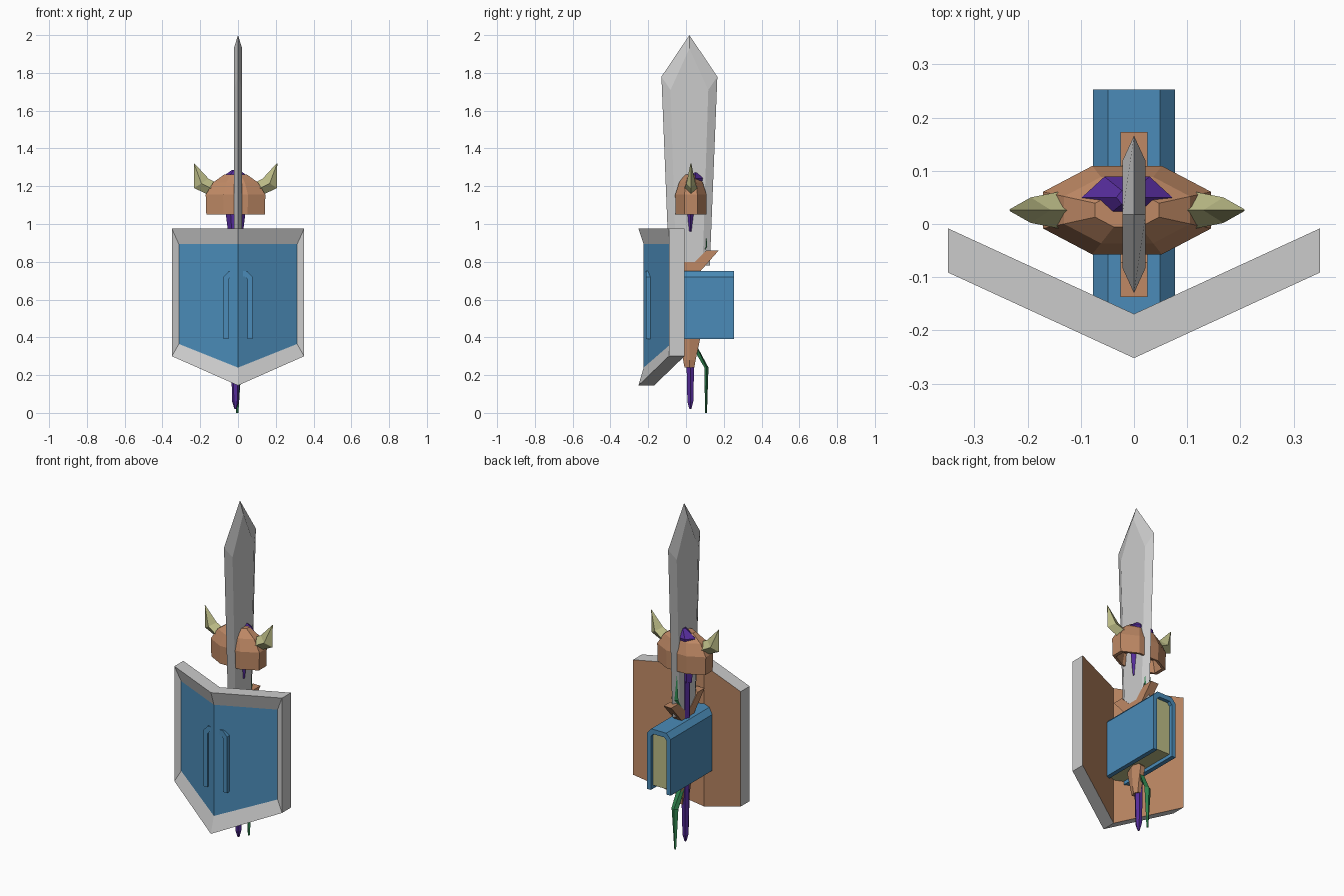
import bpy, bmesh, math

if "Cube" in bpy.data.objects:
    bpy.data.objects.remove(bpy.data.objects["Cube"])

BLUE = (0.07, 0.26, 0.48, 1)
BROWN = (0.52, 0.25, 0.13, 1)
BONE = (0.50, 0.50, 0.24, 1)
GREEN = (0.03, 0.24, 0.08, 1)
PURPLE = (0.09, 0.025, 0.32, 1)
mats = {}


def build(name, verts, faces, color=None, recalc=True):
    bm = bmesh.new()
    vs = [bm.verts.new(v) for v in verts]
    for f in faces:
        bm.faces.new([vs[i] for i in f])
    if recalc:
        bmesh.ops.recalc_face_normals(bm, faces=bm.faces)
    me = bpy.data.meshes.new(name)
    bm.to_mesh(me)
    bm.free()
    ob = bpy.data.objects.new(name, me)
    bpy.context.collection.objects.link(ob)
    if color:
        if color not in mats:
            mats[color] = bpy.data.materials.new("mat_%d" % len(mats))
            mats[color].diffuse_color = color
        me.materials.append(mats[color])
    return ob


def loft(name, rings, color=None, caps=True):
    """Skin a list of equal-length closed rings."""
    n = len(rings[0])
    verts = [p for r in rings for p in r]
    faces = []
    for k in range(len(rings) - 1):
        for i in range(n):
            j = (i + 1) % n
            faces.append((k * n + i, k * n + j, (k + 1) * n + j, (k + 1) * n + i))
    if caps:
        faces += [tuple(range(n)), tuple(range(len(verts) - n, len(verts)))]
    return build(name, verts, faces, color)


def ring(cx, cy, z, rx, ry, n, start=0.0):
    return [(cx + rx * math.cos(start + math.tau * i / n),
             cy + ry * math.sin(start + math.tau * i / n), z) for i in range(n)]


# shield: V-shaped in plan, recessed front panel, wooden back
def shield_ring(w, top, side, low, dy):
    pts = [(-w, top), (0, top), (w, top), (w, side), (0, low), (-w, side)]
    return [(x, -0.252 + 0.46 * abs(x) + dy, z) for x, z in pts]


inner = shield_ring(0.313, 0.893, 0.365, 0.24, 0.028)
front = shield_ring(0.35, 0.975, 0.30, 0.145, 0)
back = shield_ring(0.35, 0.975, 0.30, 0.145, 0.083)
loft("shield_rim", [inner, front, back], caps=False)
build("shield_front_panel", inner, [(5, 4, 1, 0), (4, 3, 2, 1)], BLUE, False)
build("shield_back", back, [(0, 1, 4, 5), (1, 2, 3, 4)], BROWN, False)

# sword blade: thin across x, flat middle and bevelled edges
SY = 0.018


def blade_ring(x, wt, wb, top, shoulder, base):
    pts = [(-wb, base), (-wt, shoulder), (0, top), (wt, shoulder), (wb, base)]
    return [(x, SY + y, z) for y, z in pts]


loft("sword_blade", [blade_ring(-0.022, 0.10, 0.07, 1.93, 1.71, 0.78),
                     blade_ring(0, 0.148, 0.108, 2.0, 1.78, 0.78),
                     blade_ring(0.022, 0.10, 0.07, 1.93, 1.71, 0.78)])

# sword guard: swept-up wings
guard = [(-0.155, 0.86), (-0.09, 0.86), (-0.03, 0.80), (0.03, 0.80), (0.09, 0.86),
         (0.155, 0.86), (0.045, 0.735), (-0.045, 0.735)]
loft("sword_guard", [[(x, SY + y, z) for y, z in guard] for x in (-0.025, 0.025)], BROWN)

# sword grip and flared pommel
loft("sword_grip", [ring(0, SY, z, a, b, 6) for z, a, b in
                    [(0.24, 0.018, 0.03), (0.28, 0.025, 0.038), (0.39, 0.03, 0.065),
                     (0.42, 0.02, 0.03), (0.76, 0.02, 0.03)]], BROWN)

# bow: mirrored limbs about the grip height
limb = [(0.106, 0.0, 0.006, 0.005), (0.108, 0.24, 0.022, 0.011),
        (0.035, 0.37, 0.02, 0.02), (0.03, 0.45, 0.016, 0.018)]
path = limb + [(y, 1.12 - z, a, b) for y, z, a, b in reversed(limb)]
loft("bow", [ring(-0.004, y, z, a, b, 4, math.pi / 4 if 0.3 < z < 0.82 else 0)
             for y, z, a, b in path], GREEN)

# staff shaft and broad head that pokes through the helmet
SX = -0.013
loft("staff_shaft", [ring(SX, 0.023, z, r, r, 6) for z, r in
                     [(0.02, 0.006), (0.06, 0.018), (0.25, 0.023), (0.97, 0.027)]], PURPLE)
loft("staff_head", [ring(SX, y, z, a, b, 6) for z, y, a, b in
                    [(0.96, 0.023, 0.04, 0.025), (1.08, 0.025, 0.055, 0.03),
                     (1.17, 0.03, 0.09, 0.05), (1.24, 0.05, 0.085, 0.045),
                     (1.285, 0.05, 0.02, 0.015)]], PURPLE)

# helmet: eight-sided dome with a hollow underside
HX, HY = -0.013, 0.026
helm = [(1.12, 0.75), (1.05, 0.85), (1.05, 0.98), (1.155, 1.0), (1.22, 0.75), (1.262, 0.38)]
loft("helmet", [ring(HX, HY, z, 0.171 * s, 0.09 * s, 8, math.pi / 8) for z, s in helm], BROWN)

# helmet horns: diamond sections bending upward to a point
for side, s in (("right", 1), ("left", -1)):
    def section(top, low, hw):
        mx, mz = (top[0] + low[0]) / 2, (top[1] + low[1]) / 2
        return [(HX + s * x, HY + y, z) for x, y, z in
                [(top[0], 0, top[1]), (mx, hw, mz), (low[0], 0, low[1]), (mx, -hw, mz)]]
    loft("horn_" + side, [section((0.097, 1.215), (0.145, 1.155), 0.036),
                          section((0.143, 1.24), (0.219, 1.19), 0.024),
                          section((0.219, 1.322), (0.221, 1.32), 0.002)], BONE)

# book: spine upward, covers as an inverted U, pages inset
half = [(0.077, 0.39), (0.077, 0.72), (0.049, 0.75)]
hole = [(0.051, 0.39), (0.051, 0.705), (0.036, 0.722)]
prof = ([(-x, z) for x, z in half] + half[::-1] + hole
        + [(-x, z) for x, z in hole[::-1]])
loft("book_cover", [[(x, y, z) for x, z in prof] for y in (-0.212, 0.253)], BLUE)
pages = [(-0.051, 0.41), (-0.051, 0.705), (-0.036, 0.722), (0.036, 0.722),
         (0.051, 0.705), (0.051, 0.41)]
loft("book_pages", [[(x, y, z) for x, z in pages] for y in (-0.19, 0.232)], BONE)

for m in bpy.data.materials:
    if m.users and not m.is_grease_pencil:
        m.use_nodes = True
        m.node_tree.nodes["Principled BSDF"].inputs["Base Color"].default_value = m.diffuse_color
